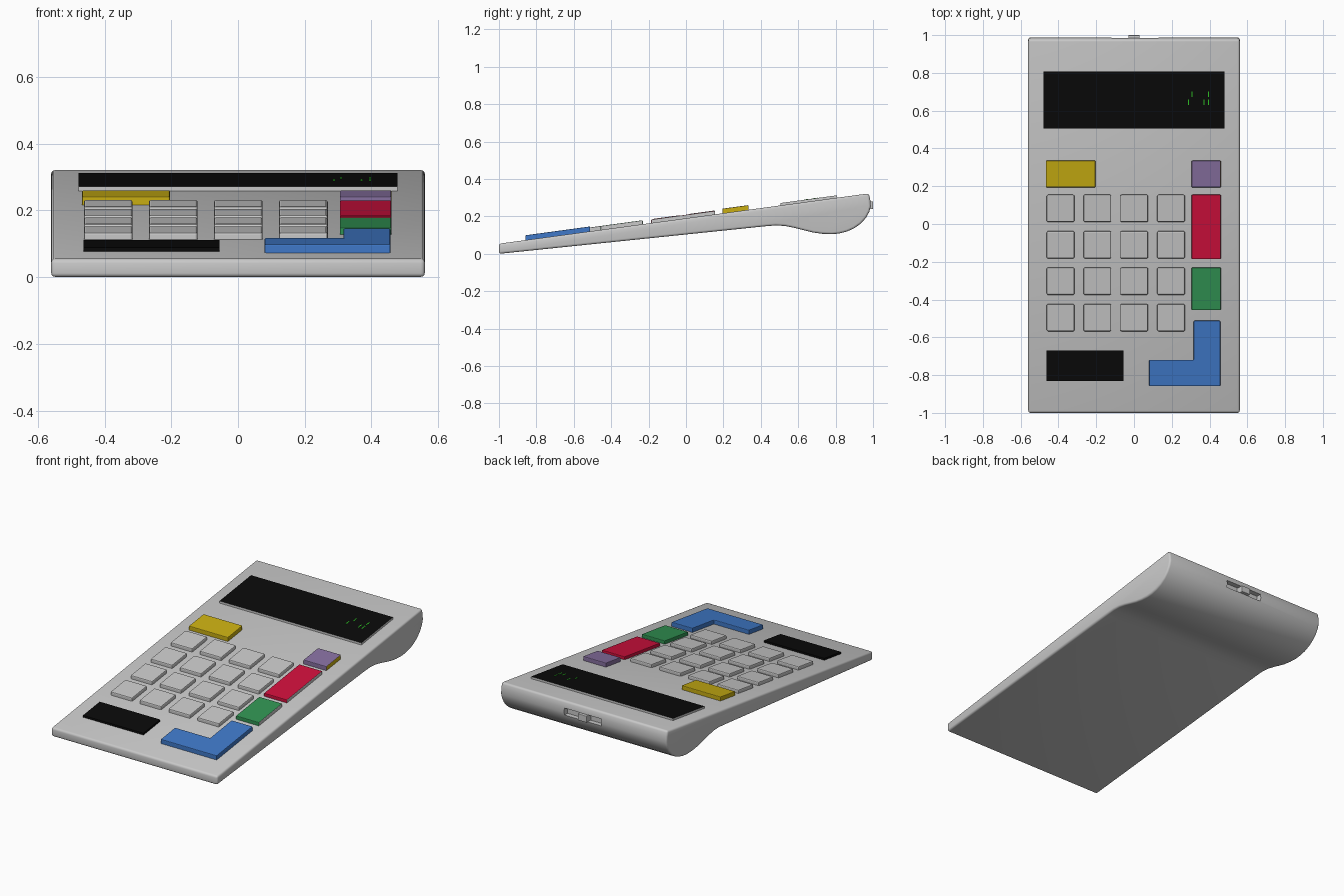
import bpy, bmesh, math

if "Cube" in bpy.data.objects:
    bpy.data.objects.remove(bpy.data.objects["Cube"])


def mat(name, rgb):
    m = bpy.data.materials.new(name)
    m.diffuse_color = (*rgb, 1)
    m.use_nodes = True
    m.node_tree.nodes["Principled BSDF"].inputs["Base Color"].default_value = m.diffuse_color
    return m


GREY = mat("light_grey", (0.58, 0.58, 0.58))
BLACK = mat("black", (0.003, 0.003, 0.003))
YELLOW = mat("yellow", (0.58, 0.42, 0.006))
PURPLE = mat("purple", (0.24, 0.16, 0.35))
RED = mat("red", (0.62, 0.005, 0.045))
GREEN = mat("green", (0.03, 0.29, 0.085))
BLUE = mat("blue", (0.05, 0.19, 0.58))
LED = mat("bright_green", (0.03, 0.6, 0.02))


def top_z(y):
    """Height of the sloping top of the case."""
    return 0.054 + (y + 1) * 0.136


def prism(name, bottom, top, mats, rule=None, bevel=0.0, seg=2):
    """Solid between two matching rings of points; rule picks a material by face normal."""
    bm = bmesh.new()
    a = [bm.verts.new(p) for p in bottom]
    b = [bm.verts.new(p) for p in top]
    n = len(a)
    bm.faces.new(a[::-1])
    bm.faces.new(b)
    for i in range(n):
        j = (i + 1) % n
        bm.faces.new((a[i], a[j], b[j], b[i]))
    bmesh.ops.recalc_face_normals(bm, faces=bm.faces)
    if rule:
        for f in bm.faces:
            f.material_index = rule(f.normal)
    me = bpy.data.meshes.new(name)
    bm.to_mesh(me)
    bm.free()
    for m in mats:
        me.materials.append(m)
    ob = bpy.data.objects.new(name, me)
    bpy.context.collection.objects.link(ob)
    bpy.ops.object.select_all(action='DESELECT')
    ob.select_set(True)
    bpy.context.view_layer.objects.active = ob
    if bevel:
        mod = ob.modifiers.new("bevel", 'BEVEL')
        mod.width = bevel
        mod.segments = seg
        mod.limit_method = 'ANGLE'
        mod.angle_limit = math.radians(40)
        bpy.ops.object.modifier_apply(modifier="bevel")
    return ob


def rect(x0, x1, y0, y1):
    return [(x0, y0), (x1, y0), (x1, y1), (x0, y1)]


def plate(name, outline, h, mats, rule=None, bevel=0.004, sink=0.008):
    """Part sitting on the sloping top."""
    return prism(name, [(x, y, top_z(y) - sink) for x, y in outline],
                 [(x, y, top_z(y) + h) for x, y in outline], mats, rule, bevel)


def box(name, x0, x1, y0, y1, z0, z1, m, bevel=0.0):
    r = rect(x0, x1, y0, y1)
    return prism(name, [(x, y, z0) for x, y in r], [(x, y, z1) for x, y in r], [m], None, bevel)


# Wedge case: side profile with a rounded foot under the back
profile = [(-1, 0), (0.42, 0.147), (0.48, 0.152), (0.53, 0.149), (0.58, 0.139), (0.63, 0.126),
           (0.68, 0.114), (0.73, 0.107), (0.78, 0.105), (0.82, 0.109), (0.86, 0.119),
           (0.90, 0.137), (0.935, 0.162), (0.962, 0.192), (0.98, 0.225), (0.988, 0.255),
           (0.985, 0.29), (0.977, top_z(0.977)), (-1, 0.054)]
case = prism("case", [(-0.56, y, z) for y, z in profile],
             [(0.56, y, z) for y, z in profile], [GREY], None, 0.012, 3)

# Switch recess in the back
cutter = box("slot_cutter", -0.12, 0.13, 0.955, 1.05, 0.238, 0.282, GREY)
cutter.hide_render = True
bpy.context.view_layer.objects.active = case
mod = case.modifiers.new("slot", 'BOOLEAN')
mod.operation = 'DIFFERENCE'
mod.solver = 'EXACT'
mod.object = cutter
bpy.ops.object.modifier_apply(modifier="slot")
bpy.data.objects.remove(cutter)
case.select_set(True)
bpy.ops.object.shade_smooth_by_angle(angle=math.radians(35))

# Slider in the recess
box("switch_slider", -0.03, 0.03, 0.95, 1.0, 0.24, 0.28, GREY, 0.003)

# Display: grey sides with a black window on top
plate("display", rect(-0.478, 0.478, 0.505, 0.808), 0.013, [GREY, BLACK],
      lambda n: 1 if n.z > 0.5 else 0, 0.0)

# Thin lit segments on the display
for i, (x, y) in enumerate([(0.285, 0.63), (0.305, 0.672), (0.367, 0.63),
                            (0.392, 0.63), (0.392, 0.672)]):
    plate(f"display_segment_{i}", rect(x, x + 0.006, y, y + 0.03), 0.0145, [LED], None, 0, -0.012)

# Solar strip at the front
plate("front_strip", rect(-0.463, -0.056, -0.83, -0.67), 0.012, [BLACK], None, 0)

# Grid of grey keys
for r in range(4):
    for c in range(4):
        x, y = -0.389 + 0.195 * c, 0.083 - 0.193 * r
        plate(f"key_{r}_{c}", rect(x - 0.073, x + 0.073, y - 0.072, y + 0.072), 0.021, [GREY], None, 0.006)


# Coloured keys; the right column has differently coloured outer sides
def outer(n):
    return 1 if n.x > 0.5 else 0


plate("yellow_key", rect(-0.467, -0.204, 0.194, 0.335), 0.025, [YELLOW])
plate("purple_key", rect(0.305, 0.46, 0.194, 0.335), 0.025, [PURPLE, YELLOW], outer)
plate("red_key", rect(0.305, 0.46, -0.186, 0.155), 0.019, [RED, GREY], outer)
plate("green_key", rect(0.305, 0.46, -0.456, -0.231), 0.021, [GREEN, GREY], outer)
plate("blue_corner_key", [(0.08, -0.858), (0.457, -0.858), (0.457, -0.512), (0.316, -0.512),
                          (0.316, -0.72), (0.08, -0.72)], 0.026, [BLUE])
